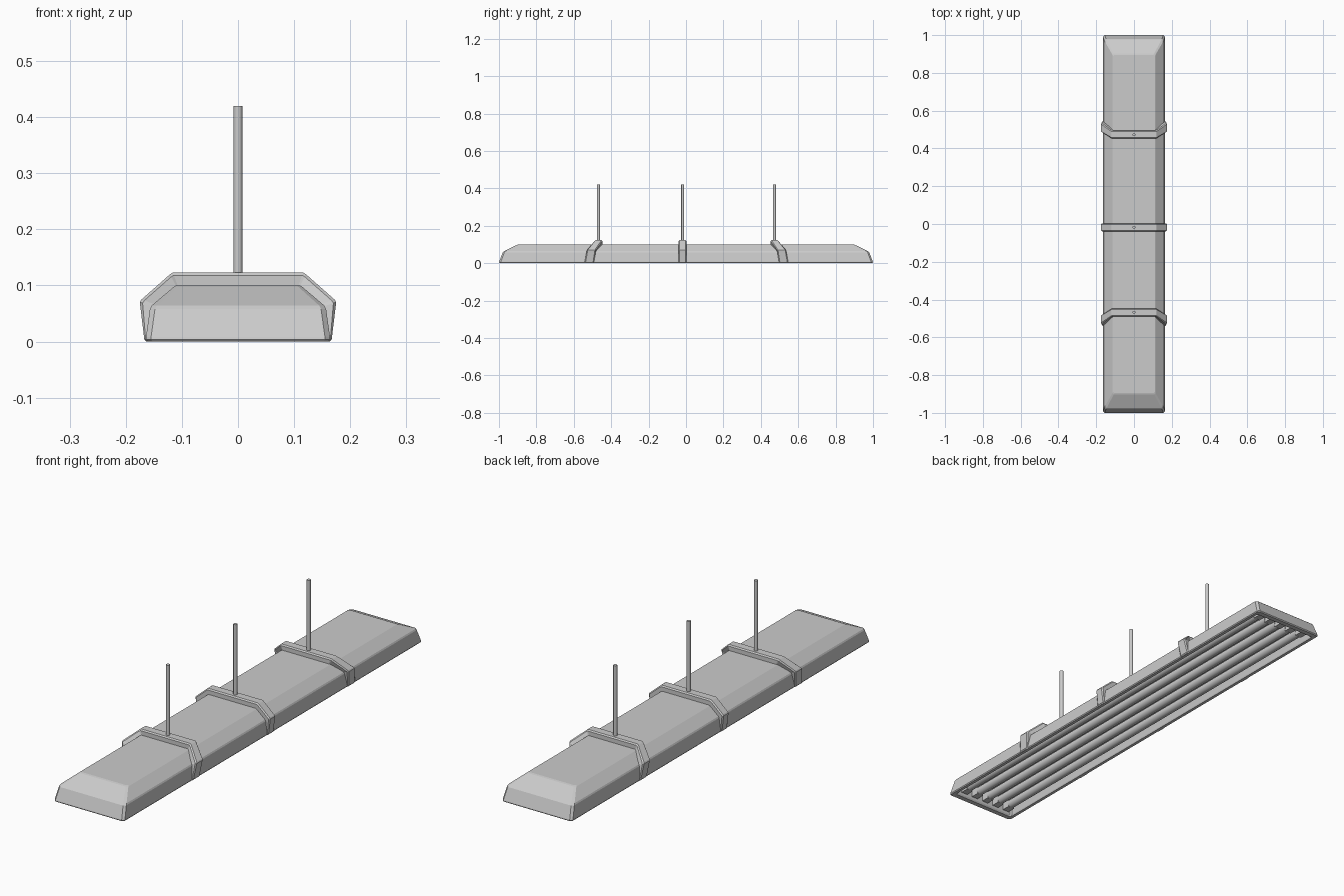
import bpy, bmesh, math

if "Cube" in bpy.data.objects:
    bpy.data.objects.remove(bpy.data.objects["Cube"])


def finish(bm, name):
    bmesh.ops.recalc_face_normals(bm, faces=bm.faces)
    mesh = bpy.data.meshes.new(name)
    bm.to_mesh(mesh)
    bm.free()
    ob = bpy.data.objects.new(name, mesh)
    bpy.context.collection.objects.link(ob)
    return ob


def loft(bm, rings, closed=True):
    """Join successive vertex rings with quads; returns first and last ring."""
    vs = [[bm.verts.new(p) for p in r] for r in rings]
    n = len(vs[0])
    for a, b in zip(vs, vs[1:]):
        for i in range(n):
            j = (i + 1) % n
            bm.faces.new((a[i], a[j], b[j], b[i]))
    return vs[0], vs[-1]


def rect(hx, hy, z, c):
    """Rectangle with small chamfered corners."""
    q = [(hx, -hy + c), (hx, hy - c), (hx - c, hy), (-hx + c, hy),
         (-hx, hy - c), (-hx, -hy + c), (-hx + c, -hy), (hx - c, -hy)]
    return [(x, y, z) for x, y in q]


def cylinder(name, p, r, length, sides, along_y=False):
    rot = (math.pi / 2, 0, 0) if along_y else (0, 0, 0)
    bpy.ops.mesh.primitive_cylinder_add(vertices=sides, radius=r, depth=length,
                                        location=p, rotation=rot)
    ob = bpy.context.object
    ob.name = name
    bpy.ops.object.shade_smooth_by_angle(angle=math.radians(40))
    return ob


# Housing: outer shell, bottom rim and hollow interior in one loft
bm = bmesh.new()
first, last = loft(bm, [
    rect(0.11, 0.895, 0.100, 0.006),
    rect(0.114, 0.903, 0.098, 0.007),
    rect(0.154, 0.974, 0.064, 0.009),
    rect(0.157, 0.980, 0.058, 0.009),
    rect(0.164, 0.999, 0.008, 0.009),
    rect(0.164, 1.000, 0.004, 0.009),
    rect(0.161, 0.996, 0.000, 0.009),
    rect(0.148, 0.975, 0.000, 0.006),
    rect(0.146, 0.970, 0.006, 0.006),
    rect(0.140, 0.955, 0.056, 0.006),
])
bm.faces.new(first)
bm.faces.new(last)
finish(bm, "housing")

# Fluorescent tubes with end sockets
for i in range(5):
    x = (i - 2) * 0.056
    cylinder(f"tube_{i}", (x, 0, 0.028), 0.018, 1.86, 16, True)
    for s in (-1, 1):
        bpy.ops.mesh.primitive_cube_add(size=1, location=(x, s * 0.945, 0.034))
        ob = bpy.context.object
        ob.name = f"tube_socket_{i}"
        ob.scale = (0.03, 0.036, 0.046)

# Bracket half profile: outer x, outer z, inner x, inner z, sideways lean
HALF = [(0.163, 0.0, 0.155, 0.003, 0.050),
        (0.167, 0.004, 0.155, 0.006, 0.049),
        (0.175, 0.070, 0.150, 0.062, 0.038),
        (0.172, 0.075, 0.147, 0.066, 0.035),
        (0.121, 0.120, 0.110, 0.098, 0.002),
        (0.116, 0.123, 0.107, 0.098, 0.000)]
PATH = HALF + [(-a, b, -c, d, e) for a, b, c, d, e in reversed(HALF)]


def bracket(name, y, lean):
    bm = bmesh.new()
    rings = []
    for ox, oz, ix, iz, dy in PATH:
        c = y + lean * dy
        w = 0.021 + 0.004 * abs(lean) * dy / 0.05
        mx, mz = ox + (ix - ox) * 0.2, oz + (iz - oz) * 0.2
        rings.append([(ix, c - w, iz), (mx, c - w, mz), (ox, c - w + 0.005, oz),
                      (ox, c + w - 0.005, oz), (mx, c + w, mz), (ix, c + w, iz)])
    a, b = loft(bm, rings)
    bm.faces.new(a)
    bm.faces.new(b)
    finish(bm, name)


# Hanging brackets and rods; the outer brackets sweep toward the ends
for label, y, lean in (("front", -0.468, -1), ("middle", -0.018, 0), ("rear", 0.473, 1)):
    bracket(f"{label}_bracket", y, lean)
    cylinder(f"{label}_rod", (0, y, 0.268), 0.008, 0.304, 12)
